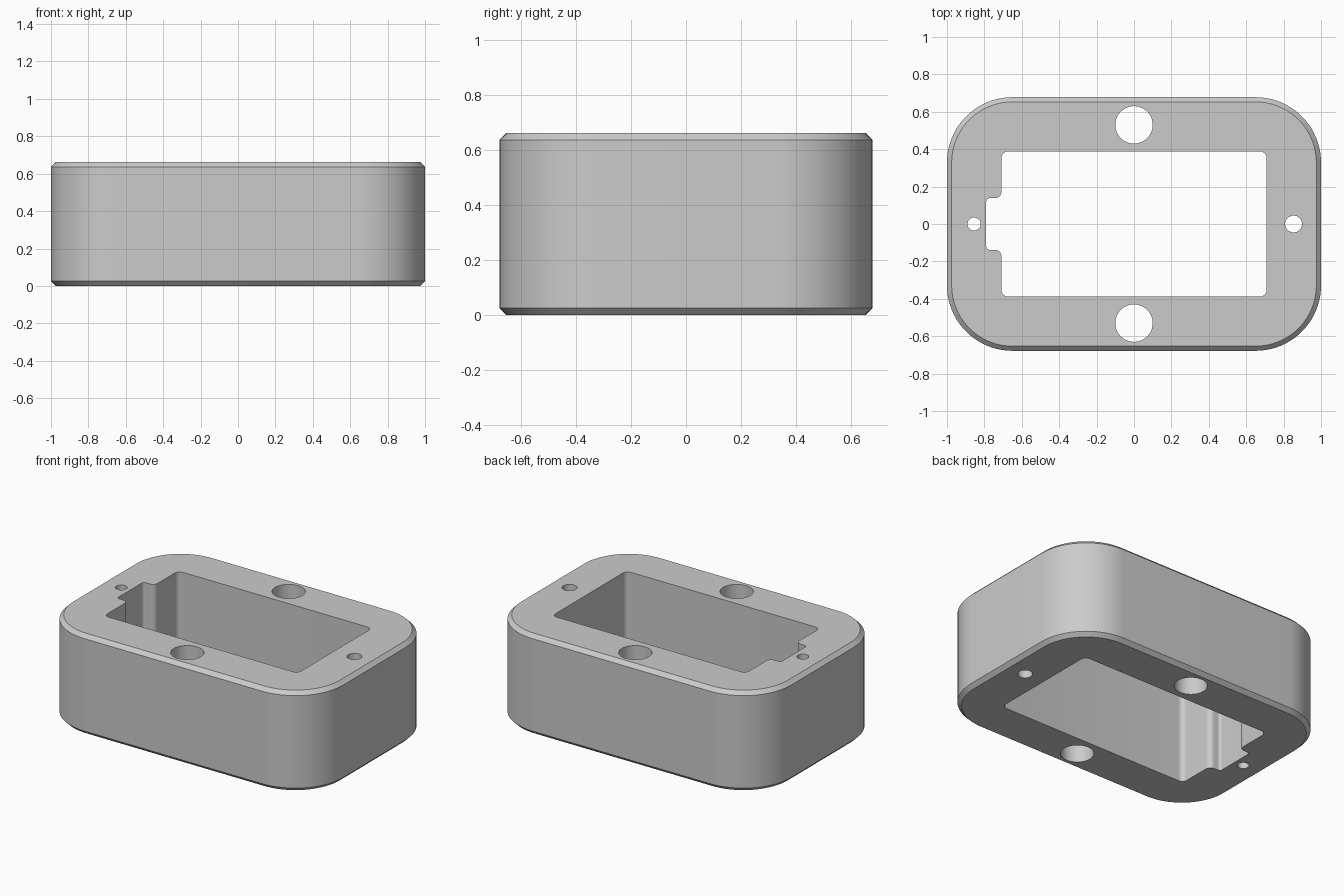
import bpy, bmesh, math
from mathutils import Vector

cube = bpy.data.objects.get("Cube")
if cube:
    bpy.data.objects.remove(cube, do_unlink=True)

W, D, H, CH = 1.0, 0.678, 0.662, 0.025   # half width, half depth, height, chamfer

grey = bpy.data.materials.new("plain grey")
grey.use_nodes = True
colour = (0.6, 0.6, 0.6, 1)
grey.diffuse_color = colour
grey.node_tree.nodes["Principled BSDF"].inputs["Base Color"].default_value = colour


def rounded(corners, radii, steps):
    """Outline of a right-angled polygon with every corner filleted."""
    pts, n = [], len(corners)
    for i, r in enumerate(radii):
        c = Vector(corners[i])
        a = (Vector(corners[i - 1]) - c).normalized()
        b = (Vector(corners[(i + 1) % n]) - c).normalized()
        for k in range(steps + 1):
            t = math.pi / 2 * k / steps
            pts.append(c + r * (a * (1 - math.sin(t)) + b * (1 - math.cos(t))))
    return pts


def box_outline(w, d, r, steps):
    return rounded([(-w, -d), (w, -d), (w, d), (-w, d)], [r] * 4, steps)


def circle(x, y, r, n=48):
    return [Vector((x + r * math.cos(2 * math.pi * k / n),
                    y + r * math.sin(2 * math.pi * k / n))) for k in range(n)]


def loft(name, layers):
    """Skin a stack of (outline, height) layers and cap both ends."""
    bm = bmesh.new()
    rings = [[bm.verts.new((p.x, p.y, z)) for p in pts] for pts, z in layers]
    n = len(rings[0])
    for lo, hi in zip(rings, rings[1:]):
        for i in range(n):
            j = (i + 1) % n
            bm.faces.new((lo[i], lo[j], hi[j], hi[i]))
    bm.faces.new(rings[0][::-1])
    bm.faces.new(rings[-1])
    bmesh.ops.recalc_face_normals(bm, faces=bm.faces)
    mesh = bpy.data.meshes.new(name)
    bm.to_mesh(mesh)
    bm.free()
    mesh.materials.append(grey)
    obj = bpy.data.objects.new(name, mesh)
    bpy.context.collection.objects.link(obj)
    return obj


# Chamfered outer block
R = 0.35
outer = box_outline(W, D, R, 20)
inner = box_outline(W - CH, D - CH, R - CH, 20)
body = loft("housing_body", [(inner, 0), (outer, CH), (outer, H - CH), (inner, H)])

# Rectangular window with a notch on its right side
wx, wy, nx, ny = 0.709, 0.388, 0.79, 0.138
window = rounded(
    [(-wx, -wy), (wx, -wy), (wx, wy), (-wx, wy),
     (-wx, ny), (-nx, ny), (-nx, -ny), (-wx, -ny)],
    [0.035] * 5 + [0.018] * 2 + [0.035], 8)

# Through holes: two large ones front and back, two small ones at the ends
cuts = {
    "window_cutter": window,
    "front_hole_cutter": circle(0, -0.53, 0.1),
    "back_hole_cutter": circle(0, 0.53, 0.1),
    "right_hole_cutter": circle(-0.855, 0, 0.035),
    "left_hole_cutter": circle(0.853, 0, 0.045),
}
cutters = []
for name, outline in cuts.items():
    cutter = loft(name, [(outline, -0.1), (outline, H + 0.1)])
    cutter.hide_render = True
    mod = body.modifiers.new(name, 'BOOLEAN')
    mod.operation = 'DIFFERENCE'
    mod.solver = 'EXACT'
    mod.object = cutter
    cutters.append(cutter)

# Apply the cuts, remove the helpers, then shade
bpy.ops.object.select_all(action='DESELECT')
bpy.context.view_layer.objects.active = body
body.select_set(True)
for name in cuts:
    bpy.ops.object.modifier_apply(modifier=name)
for cutter in cutters:
    bpy.data.objects.remove(cutter, do_unlink=True)
bpy.ops.object.shade_smooth_by_angle(angle=math.radians(30))
